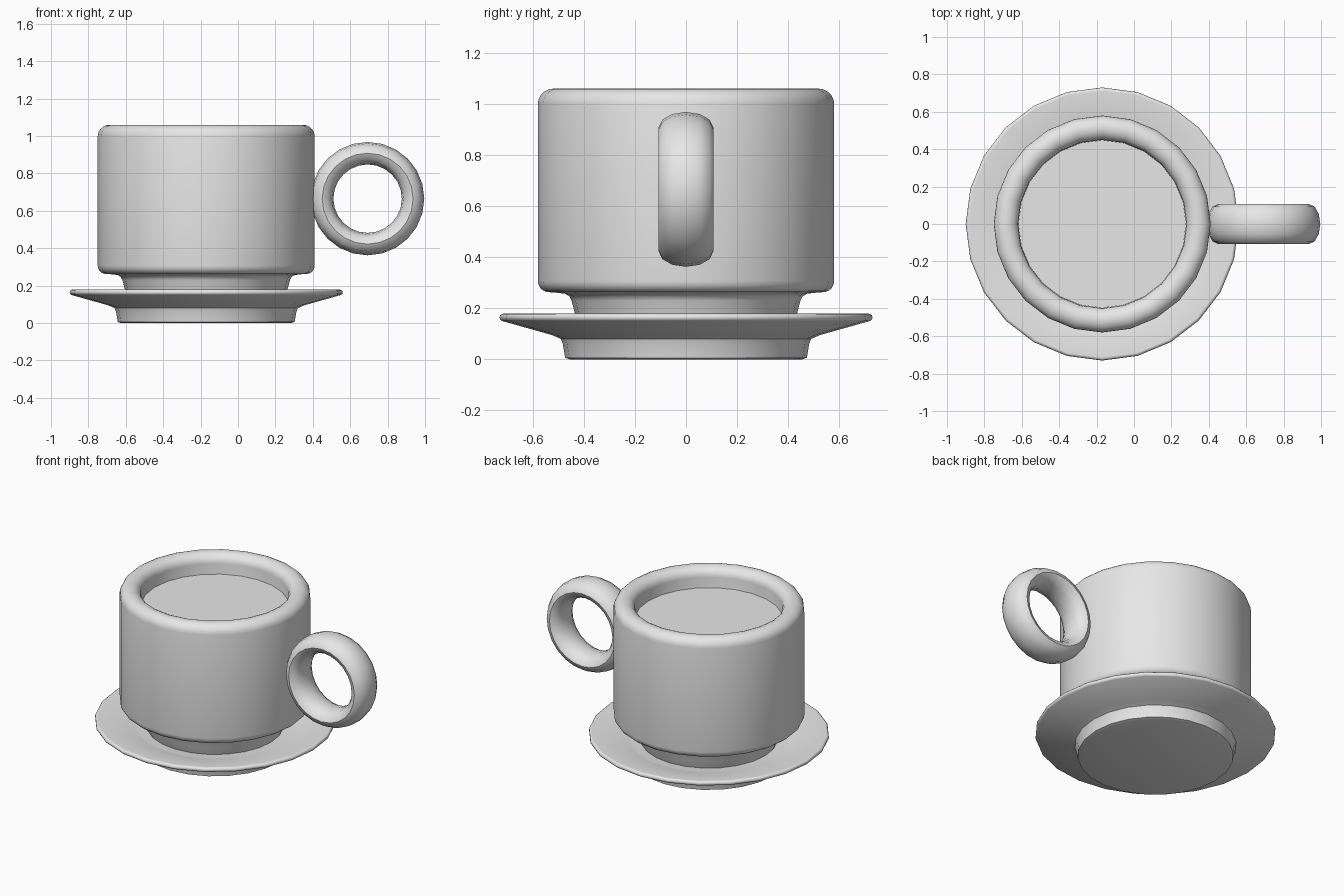
import bpy
import bmesh
from math import pi, sin, cos, radians

if "Cube" in bpy.data.objects:
    bpy.data.objects.remove(bpy.data.objects["Cube"], do_unlink=True)

SIDES = 24
CUP_X = -0.17

grey = bpy.data.materials.new("light_grey")
grey.use_nodes = True
grey.diffuse_color = (0.8, 0.8, 0.8, 1)
grey.node_tree.nodes["Principled BSDF"].inputs["Base Color"].default_value = (0.8, 0.8, 0.8, 1)


def finish(bm, name, x, z=0):
    """Turn a bmesh into a smooth-shaded object."""
    bmesh.ops.recalc_face_normals(bm, faces=bm.faces)
    mesh = bpy.data.meshes.new(name)
    bm.to_mesh(mesh)
    bm.free()
    mesh.materials.append(grey)
    ob = bpy.data.objects.new(name, mesh)
    ob.location = (x, 0, z)
    bpy.context.collection.objects.link(ob)
    bpy.ops.object.select_all(action="DESELECT")
    ob.select_set(True)
    bpy.context.view_layer.objects.active = ob
    bpy.ops.object.shade_smooth_by_angle(angle=radians(40))
    return ob


def bridge(bm, a, b):
    for i in range(len(a)):
        j = (i + 1) % len(a)
        bm.faces.new((a[i], a[j], b[j], b[i]))


def lathe(name, profile):
    """Spin (radius, height) points around z and cap both ends."""
    bm = bmesh.new()
    rings = [[bm.verts.new((r * cos(2 * pi * i / SIDES), r * sin(2 * pi * i / SIDES), z))
              for i in range(SIDES)] for r, z in profile]
    for a, b in zip(rings, rings[1:]):
        bridge(bm, a, b)
    bm.faces.new(rings[0])
    bm.faces.new(rings[-1])
    return finish(bm, name, CUP_X)


def arc(cx, cz, rx, rz, start, end, steps):
    """Points along an elliptical arc, angles in degrees."""
    angles = [radians(start + (end - start) * k / steps) for k in range(steps + 1)]
    return [(cx + rx * cos(t), cz + rz * sin(t)) for t in angles]


# Saucer with a foot, a flared underside and a dished top
lathe("saucer",
      [(0.455, 0), (0.473, 0.006), (0.482, 0.06), (0.49, 0.08), (0.525, 0.095)]
      + arc(0.715, 0.164, 0.015, 0.015, -70, 100, 5)
      + [(0.49, 0.13), (0.47, 0.125)])

# Cup with a narrow foot, rounded base and rolled rim, hollow inside
lathe("cup",
      [(0.415, 0.125), (0.435, 0.18), (0.448, 0.23), (0.457, 0.247), (0.475, 0.257), (0.52, 0.262)]
      + arc(0.535, 0.307, 0.045, 0.045, -80, 0, 4)
      + arc(0.515, 1.0, 0.065, 0.06, 0, 180, 10)
      + [(0.45, 0.4), (0.4, 0.34)])

# Drink surface
lathe("drink", [(0.449, 0.92), (0.449, 0.93)])

# Ring handle with an oval section
bm = bmesh.new()
loops = []
for i in range(SIDES):
    u = 2 * pi * i / SIDES
    loops.append([bm.verts.new((r * cos(u), y, r * sin(u)))
                  for r, y in arc(0.243, 0, 0.06, 0.107, 0, 345, 23)[::2]])
for i in range(SIDES):
    bridge(bm, loops[i], loops[(i + 1) % SIDES])
finish(bm, "handle", 0.693, 0.665)
